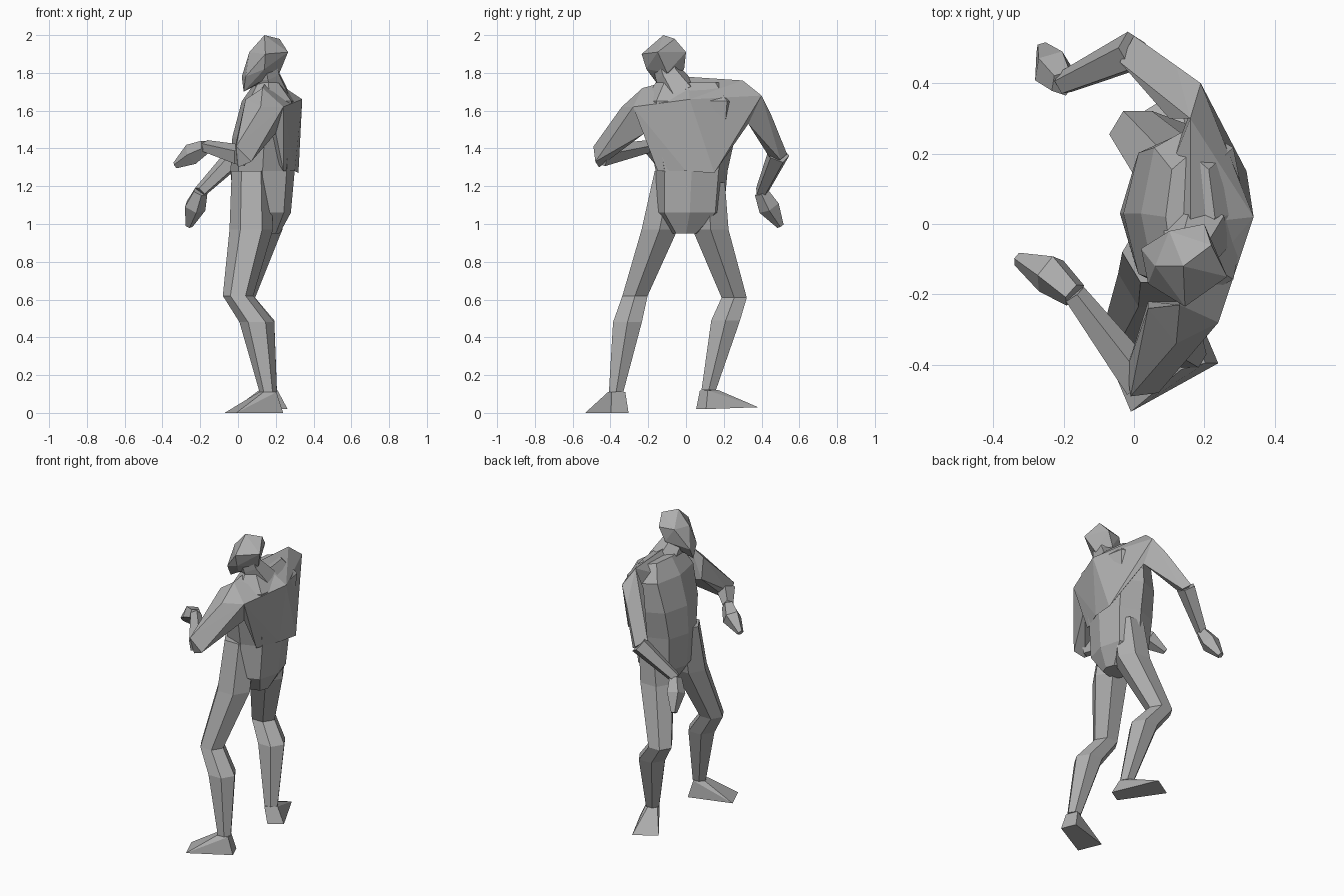
import bpy, bmesh, math
from mathutils import Vector

cube = bpy.data.objects.get("Cube")
if cube:
    bpy.data.objects.remove(cube, do_unlink=True)

# One plain grey for the whole figure
clay = bpy.data.materials.new("clay grey")
clay.use_nodes = True
tone = (0.42, 0.42, 0.42, 1)
clay.diffuse_color = tone
clay.node_tree.nodes["Principled BSDF"].inputs["Base Color"].default_value = tone

X_AXIS, Y_AXIS, Z_AXIS = Vector((1, 0, 0)), Vector((0, 1, 0)), Vector((0, 0, 1))


def finish(name, mesh_builder):
    """Turn a bmesh into a flat-shaded object."""
    bmesh.ops.recalc_face_normals(mesh_builder, faces=mesh_builder.faces)
    mesh = bpy.data.meshes.new(name)
    mesh_builder.to_mesh(mesh)
    mesh_builder.free()
    mesh.materials.append(clay)
    part = bpy.data.objects.new(name, mesh)
    bpy.context.scene.collection.objects.link(part)


def polygon(centre, first_axis, second_axis, sides, boxy=1):
    """Ring of points; odd corners can be pushed out to make it squarer."""
    ring = []
    for corner in range(sides):
        angle = math.tau * corner / sides
        reach = boxy if corner % 2 else 1
        ring.append(Vector(centre) + reach * (first_axis * math.cos(angle)
                                              + second_axis * math.sin(angle)))
    return ring


def loft(name, rings):
    """Skin a list of equal-length point rings and cap both ends."""
    builder = bmesh.new()
    loops = [[builder.verts.new(point) for point in ring] for ring in rings]
    count = len(loops[0])
    for low, high in zip(loops, loops[1:]):
        for here in range(count):
            following = (here + 1) % count
            builder.faces.new((low[here], low[following], high[following], high[here]))
    builder.faces.new(loops[0])
    builder.faces.new(loops[-1])
    finish(name, builder)


def hull(name, points):
    """Faceted solid wrapped round a few corner points."""
    builder = bmesh.new()
    for point in points:
        builder.verts.new(point)
    bmesh.ops.convex_hull(builder, input=builder.verts)
    loose = [vert for vert in builder.verts if not vert.link_faces]
    bmesh.ops.delete(builder, geom=loose, context='VERTS')
    finish(name, builder)


def upright_limb(name, joints, radii, sides=6):
    """Limb with level cross-sections, slightly deeper than wide."""
    loft(name, [polygon(joint, X_AXIS * radius * 1.15, Y_AXIS * radius * 1.1, sides)
                for joint, radius in zip(joints, radii)])


def bent_limb(name, joints, radii, sides=5):
    """Limb with cross-sections square to its bent path."""
    points = [Vector(joint) for joint in joints]
    rings = []
    for index, point in enumerate(points):
        along = Vector()
        if index > 0:
            along += (point - points[index - 1]).normalized()
        if index + 1 < len(points):
            along += (points[index + 1] - point).normalized()
        side = along.cross(X_AXIS + Z_AXIS * 0.3).normalized()
        other = along.cross(side).normalized()
        rings.append(polygon(point, side * radii[index], other * radii[index], sides))
    loft(name, rings)


def foot(name, ankle, heel, toe):
    """Wedge that widens from the heel to a thin toe edge."""
    ankle, heel, toe = Vector(ankle), Vector(heel), Vector(toe)
    across = (toe - heel).cross(Z_AXIS).normalized()
    forward = (toe - heel).normalized()
    corners = []
    for sign in (-1, 1):
        corners += [ankle + across * sign * 0.04 - forward * 0.03,
                    ankle + across * sign * 0.03 + forward * 0.04,
                    heel + across * sign * 0.05,
                    toe + across * sign * 0.08]
    hull(name, corners)


# Torso: centre of each level, then half depth and half width
levels = [
    ((0.14, 0, 0.95), 0.08, 0.07),
    ((0.13, 0.02, 1.06), 0.15, 0.18),
    ((0.13, 0.03, 1.28), 0.17, 0.19),
    ((0.14, 0.03, 1.46), 0.17, 0.23),
    ((0.17, 0.03, 1.65), 0.15, 0.25),
    ((0.16, 0.02, 1.75), 0.07, 0.18),
]
loft("torso", [polygon(centre, X_AXIS * depth, Y_AXIS * width, 8, 1.06)
               for centre, depth, width in levels])

# Shoulder blades: flat planes from the spine out to each shoulder
spine = [(0.34, 0.02, 1.66), (0.3, 0, 1.28), (0.16, 0, 1.78), (0.04, 0, 1.6)]
left_tip, left_collar, left_armpit = (0.19, 0.4, 1.68), (0.16, 0.3, 1.76), (0.2, 0.33, 1.53)
right_tip, right_collar, right_armpit = (0.24, -0.28, 1.62), (0.13, -0.23, 1.72), (0.2, -0.22, 1.48)
hull("left_shoulder", spine + [left_tip, left_collar, left_armpit, (0.32, 0.15, 1.27)])
hull("right_shoulder", spine + [right_tip, right_collar, right_armpit, (0.24, -0.15, 1.28)])

# Legs, hip to ankle, and the feet under them
right_ankle, left_ankle = (0.16, -0.37, 0.11), (0.16, 0.12, 0.12)
leg_radii = (0.09, 0.1, 0.07, 0.08, 0.04)
upright_limb("right_leg", [(0.07, -0.08, 1.28), (0.07, -0.14, 0.97), (0, -0.27, 0.62),
                           (0.1, -0.31, 0.48), right_ankle], leg_radii)
upright_limb("left_leg", [(0.15, 0.12, 1.22), (0.12, 0.13, 0.97), (0.01, 0.255, 0.61),
                          (0.1, 0.21, 0.49), left_ankle], leg_radii)
foot("right_foot", right_ankle, (0.22, -0.35, 0), (-0.04, -0.46, 0))
foot("left_foot", left_ankle, (0.22, 0.08, 0.02), (0.06, 0.34, 0.03))

# Upper arms: broad at the shoulder, narrow at the elbow
hull("left_upper_arm", [left_tip, left_collar, left_armpit, (0.1, 0.3, 1.64), (0.12, 0.45, 1.58),
                        (0, 0.535, 1.37), (-0.04, 0.46, 1.4), (0.04, 0.5, 1.34), (0, 0.45, 1.34)])
hull("right_upper_arm", [right_tip, right_collar, right_armpit, (0.04, -0.24, 1.66),
                         (0.12, -0.34, 1.62), (0.04, -0.22, 1.52), (-0.01, -0.49, 1.41),
                         (0.07, -0.48, 1.33), (0, -0.46, 1.3), (-0.02, -0.41, 1.39)])

# Forearms and half-closed hands
right_wrist, left_wrist = (-0.17, -0.2, 1.41), (-0.2, 0.4, 1.17)
forearm_radii = (0.06, 0.035)
bent_limb("right_forearm", [(0.02, -0.45, 1.36), right_wrist], forearm_radii)
bent_limb("left_forearm", [(0, 0.49, 1.37), left_wrist], forearm_radii)
hand_radii = (0.04, 0.06, 0.02)
bent_limb("right_hand", [right_wrist, (-0.24, -0.14, 1.37), (-0.33, -0.1, 1.31)], hand_radii)
bent_limb("left_hand", [left_wrist, (-0.23, 0.44, 1.09), (-0.26, 0.5, 0.99)], hand_radii)

# Neck, leaning forward under the skull
bent_limb("neck", [(0.18, -0.02, 1.68), (0.15, -0.09, 1.79), (0.14, -0.11, 1.86)],
          (0.1, 0.075, 0.07), 6)

# Head: a faceted skull tipped forward, with the chin low in front
crown = [(0.14, -0.12, 2), (0.22, -0.06, 1.98)]
skull = [(0.265, -0.15, 1.91), (0.2, 0, 1.91), (0.1, -0.02, 1.91), (0.145, -0.235, 1.9),
         (0.06, -0.12, 1.91), (0.22, -0.1, 1.8), (0.16, -0.01, 1.82), (0.14, -0.21, 1.82)]
jaw = [(0.02, -0.07, 1.78), (0.04, -0.17, 1.78), (0.03, -0.12, 1.7), (0.11, -0.15, 1.75)]
hull("head", crown + skull + jaw)
